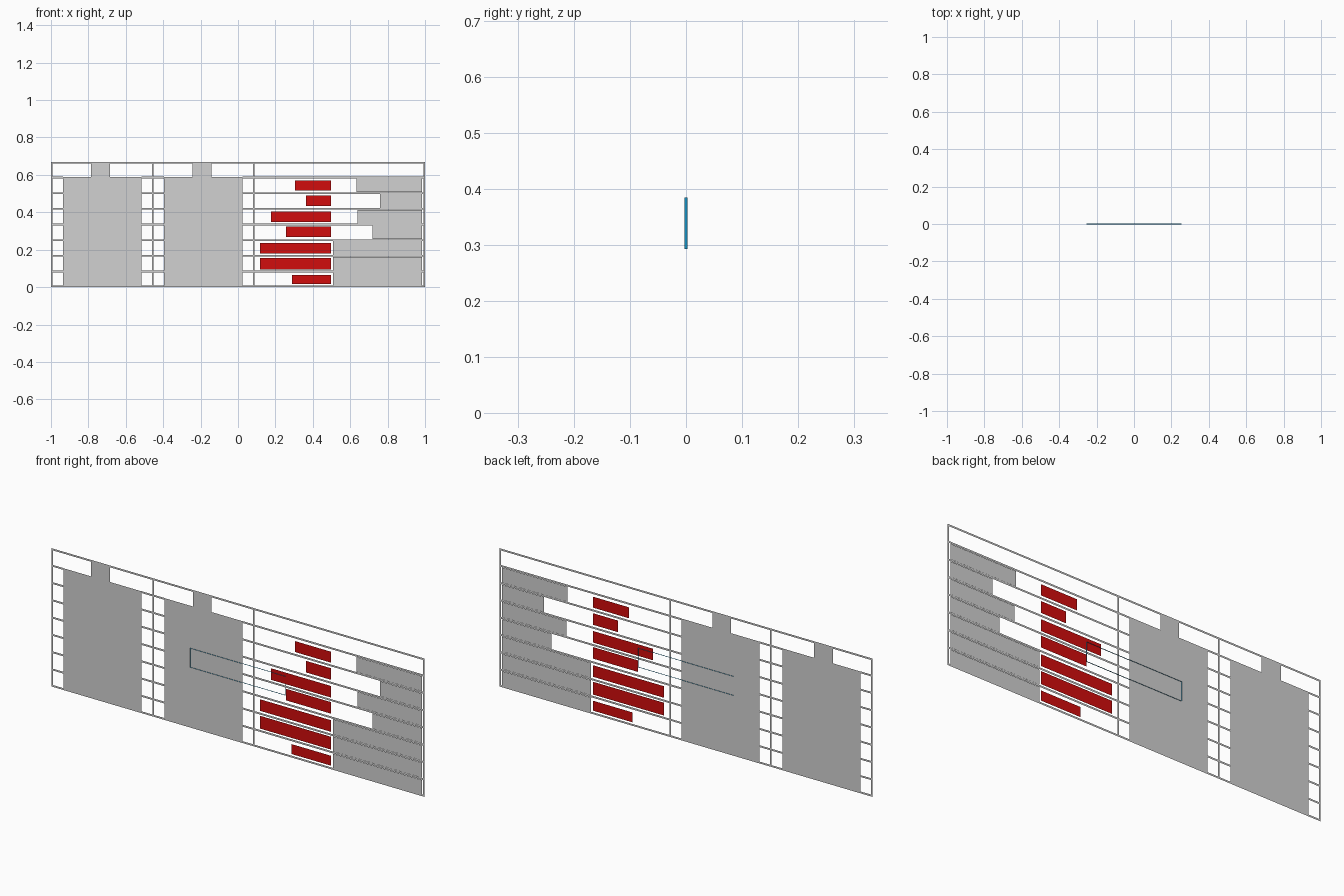
import bpy

if "Cube" in bpy.data.objects:
    bpy.data.objects.remove(bpy.data.objects["Cube"])

H = 0.67          # overall height
ROW = H / 8       # height of one grid row
W = 0.009         # width of a grid line


def material(name, rgb):
    m = bpy.data.materials.new(name)
    m.diffuse_color = (*rgb, 1)
    m.use_nodes = True
    m.node_tree.nodes["Principled BSDF"].inputs["Base Color"].default_value = m.diffuse_color
    return m


GREY = material("light grey", (0.64, 0.64, 0.64))
RED = material("red", (0.64, 0.004, 0.004))
BLUE = material("blue", (0.008, 0.29, 0.55))


def make(name, verts, faces, mat):
    me = bpy.data.meshes.new(name)
    me.from_pydata(verts, [], faces)
    me.materials.append(mat)
    ob = bpy.data.objects.new(name, me)
    bpy.context.collection.objects.link(ob)
    return ob


def plates(name, rects, mat):
    """Flat upright rectangles (x0, x1, z0, z1) facing the front."""
    verts, faces = [], []
    for x0, x1, z0, z1 in rects:
        n = len(verts)
        verts += [(x0, 0, z0), (x1, 0, z0), (x1, 0, z1), (x0, 0, z1)]
        faces.append((n, n + 1, n + 2, n + 3))
    return make(name, verts, faces, mat)


# Outer border
plates("border", [(-1, 1, 0, W), (-1, 1, H - W, H),
                  (-1, -1 + W, W, H - W), (1 - W, 1, W, H - W)], GREY)

# Column dividers
for i, x in enumerate((-0.455, 0.084)):
    plates(f"column_divider_{i + 1}", [(x - W / 2, x + W / 2, W, H - W)], GREY)

# Row dividers, interrupted where the large panels stand
gaps = ((-1 + W, -0.936), (-0.517, -0.395), (0.023, 1 - W))
for r in range(1, 8):
    z = r * ROW
    plates(f"row_divider_{r}", [(a, b, z - W / 2, z + W / 2) for a, b in gaps], GREY)

# Two large panels, each with a tab on top
for i, (x0, x1, t0, t1) in enumerate(((-0.936, -0.517, -0.787, -0.685),
                                      (-0.395, 0.023, -0.242, -0.143))):
    plates(f"large_panel_{i + 1}", [(x0, x1, 0.003, 0.59)], GREY)
    plates(f"panel_tab_{i + 1}", [(t0, t1, 0.59, H - W)], GREY)

# Red bars grow left, grey bars grow left from the right border (bottom row first)
red = ((0.288, 0.017, 0.065), (0.117, 0.095, 0.157), (0.117, 0.181, 0.237),
       (0.256, 0.269, 0.325), (0.176, 0.347, 0.403), (0.364, 0.433, 0.489),
       (0.305, 0.516, 0.569))
grey = (0.508, 0.508, 0.508, 0.72, 0.64, 0.76, 0.634)
for r in range(7):
    x, z0, z1 = red[r]
    plates(f"red_bar_{r + 1}", [(x, 0.498, z0, z1)], RED)
    plates(f"grey_bar_{r + 1}", [(grey[r], 0.985, r * ROW + 0.005, r * ROW + 0.078)], GREY)

# Thin blue band: a rectangular loop, open at front and back
ring = ((-0.255, 0.293), (0.255, 0.293), (0.255, 0.385), (-0.255, 0.385))
verts = [(x, y, z) for y in (-0.0025, 0.0025) for x, z in ring]
make("blue_band", verts,
     [(i, i + 4, (i + 1) % 4 + 4, (i + 1) % 4) for i in range(4)][::1], BLUE).data.flip_normals()
